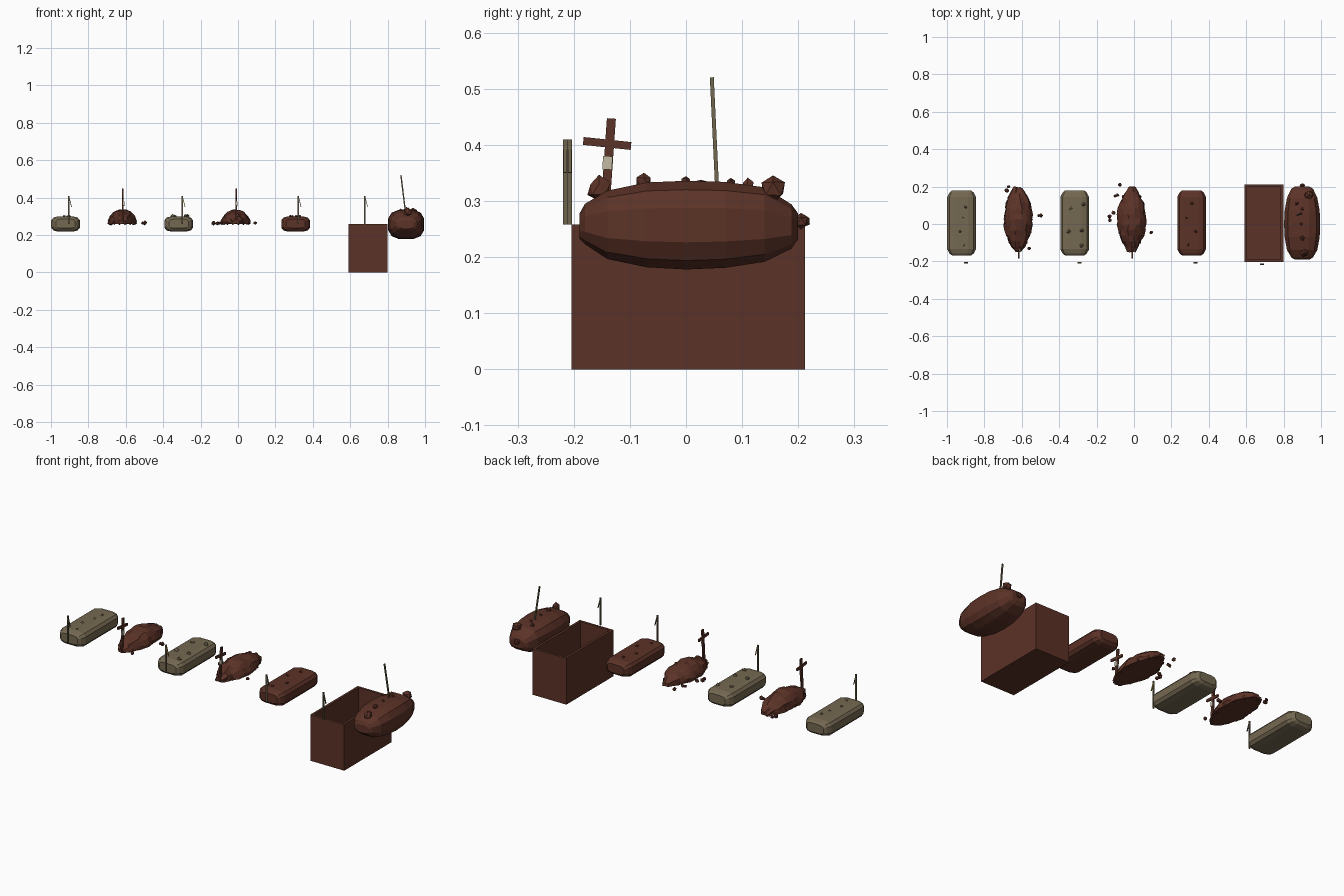
import bpy, bmesh, math, random
from mathutils import Matrix, Vector

if "Cube" in bpy.data.objects:
    bpy.data.objects.remove(bpy.data.objects["Cube"])

random.seed(4)


def material(name, rgb):
    m = bpy.data.materials.new(name)
    m.diffuse_color = (*rgb, 1)
    m.use_nodes = True
    m.node_tree.nodes["Principled BSDF"].inputs["Base Color"].default_value = m.diffuse_color
    return m


SOIL = material("brown soil", (0.105, 0.032, 0.020))
DRY = material("dry khaki earth", (0.175, 0.138, 0.082))
STAKE = material("weathered wood", (0.15, 0.125, 0.07))
WOOD = material("brown wood", (0.10, 0.032, 0.020))
CREAM = material("cream plate", (0.55, 0.50, 0.37))
YELLOW = material("yellow tag", (0.50, 0.30, 0.04))


def finish(bm, name, mat):
    bmesh.ops.recalc_face_normals(bm, faces=bm.faces)
    me = bpy.data.meshes.new(name)
    bm.to_mesh(me)
    bm.free()
    me.materials.append(mat)
    ob = bpy.data.objects.new(name, me)
    bpy.context.collection.objects.link(ob)
    return ob


def box(name, mat, loc, size, rot=(0, 0, 0)):
    bm = bmesh.new()
    bmesh.ops.create_cube(bm, size=1, matrix=Matrix.Diagonal((*size, 1)))
    ob = finish(bm, name, mat)
    ob.location, ob.rotation_euler = loc, rot
    return ob


def beam(name, mat, a, b, wx, wy):
    """Square bar running from a to b."""
    a, b = Vector(a), Vector(b)
    ob = box(name, mat, (a + b) / 2, (wx, wy, (b - a).length))
    ob.rotation_euler = Vector((0, 0, 1)).rotation_difference(b - a).to_euler()
    return ob


def clod(mat, loc, r):
    """Irregular lump of earth."""
    bm = bmesh.new()
    bmesh.ops.create_icosphere(bm, subdivisions=1, radius=r)
    for v in bm.verts:
        v.co *= random.uniform(0.8, 1.15)
    finish(bm, "clod", mat).location = loc


def loft(name, mat, cx, rings, sides, power, jitter=0.0, floor=None):
    """Rounded body along y; rings are (y, half width, low z, high z)."""
    bm = bmesh.new()
    loops = []
    for y, w, lo, hi in rings:
        loop = []
        for i in range(sides):
            t = math.tau * (i + 0.5) / sides
            c, s = math.cos(t), math.sin(t)
            x = cx + w * math.copysign(abs(c) ** power, c)
            z = (lo + hi) / 2 + (hi - lo) / 2 * math.copysign(abs(s) ** power, s)
            p = Vector((x, y, z))
            p += Vector([random.uniform(-jitter, jitter) for _ in range(3)])
            if floor is not None:
                p.z = max(p.z, floor)
            loop.append(bm.verts.new(p))
        loops.append(loop)
    for a, b in zip(loops, loops[1:]):
        for i in range(sides):
            j = (i + 1) % sides
            bm.faces.new((a[i], a[j], b[j], b[i]))
    bm.faces.new(loops[0])
    bm.faces.new(loops[-1])
    return finish(bm, name, mat)


# Settled grave mounds: bevelled blocks with small bumps
def settled_mound(cx, mat, bumps, r):
    rings = [(-0.168, 0.052, 0.236, 0.286), (-0.158, 0.066, 0.224, 0.294),
             (-0.135, 0.078, 0.217, 0.301), (0.145, 0.078, 0.217, 0.301),
             (0.168, 0.066, 0.224, 0.294), (0.180, 0.052, 0.236, 0.286)]
    loft("settled_mound", mat, cx, rings, 12, 0.55)
    for x, y in bumps:
        clod(mat, (x, y, 0.299), r)


settled_mound(-0.922, DRY, [(-0.90, 0.09), (-0.91, 0.035), (-0.93, -0.04), (-0.91, -0.115)], 0.008)
settled_mound(-0.317, DRY, [(-0.27, 0.105), (-0.34, 0.085), (-0.35, -0.04),
                            (-0.28, -0.035), (-0.28, -0.115)], 0.012)
settled_mound(0.308, SOIL, [(0.31, 0.11), (0.28, 0.035), (0.33, -0.04), (0.29, -0.11)], 0.009)


# Rough mounds: jagged heaps with loose clods and a leaning cross
def rough_mound(cx, clods):
    rings = []
    for i in range(13):
        t = -1 + 2 * i / 12
        k = max(1 - abs(t) ** 2.3, 0)
        w, h = 0.020 + 0.056 * k, 0.020 + 0.056 * k
        rings.append((0.025 + 0.172 * t, w, 0.258 - h, 0.258 + h))
    loft("rough_mound", SOIL, cx, rings, 16, 0.9, 0.006, 0.258)
    for x, y in clods:
        clod(SOIL, (x, y, 0.264), random.uniform(0.008, 0.013))
    for i in range(14):
        t = math.tau * i / 14
        clod(SOIL, (cx + 0.068 * math.cos(t), 0.025 + 0.155 * math.sin(t), 0.265), 0.011)
    # Cross facing sideways
    x = cx + 0.004
    beam("cross_post", WOOD, (x, -0.146, 0.26), (x, -0.133, 0.447), 0.008, 0.016)
    beam("cross_arm", WOOD, (x, -0.183, 0.407), (x, -0.098, 0.398), 0.008, 0.014)
    box("cross_plate", CREAM, (x + 0.003, -0.140, 0.368), (0.008, 0.017, 0.024),
        (math.radians(-4), 0, 0))


rough_mound(-0.619, [(-0.51, 0.045), (-0.498, 0.045), (-0.67, 0.20), (-0.68, 0.18), (-0.56, -0.13)])
rough_mound(-0.013, [(-0.075, 0.21), (-0.10, 0.15), (-0.088, 0.155), (-0.11, 0.06),
                     (-0.13, 0.04), (-0.128, 0.02), (0.092, -0.045)])

# Open pit: box with a hollow inset from its top face
bm = bmesh.new()
bmesh.ops.create_cube(bm, size=1, matrix=Matrix.Translation((0.694, 0.004, 0.129))
                      @ Matrix.Diagonal((0.208, 0.416, 0.258, 1)))
top = max(bm.faces, key=lambda f: f.calc_center_median().z)
bmesh.ops.inset_region(bm, faces=[top], thickness=0.019)
hollow = bmesh.ops.extrude_face_region(bm, geom=[top])
bmesh.ops.translate(bm, vec=(0, 0, -0.238),
                    verts=[v for v in hollow["geom"] if isinstance(v, bmesh.types.BMVert)])
if top.is_valid:
    bmesh.ops.delete(bm, geom=[top], context="FACES_ONLY")
finish(bm, "open_pit", SOIL)

# Spoil heap beside the pit
heap = [(-0.190, 0.040, 0.232, 0.278), (-0.180, 0.058, 0.222, 0.296),
        (-0.140, 0.083, 0.195, 0.320), (-0.070, 0.096, 0.180, 0.335),
        (0.000, 0.099, 0.176, 0.338), (0.070, 0.096, 0.179, 0.336),
        (0.140, 0.083, 0.190, 0.326), (0.188, 0.060, 0.214, 0.295),
        (0.200, 0.040, 0.232, 0.278)]
loft("spoil_heap", SOIL, 0.899, heap, 12, 0.72)
for x, y, z, r in [(0.91, -0.155, 0.322, 0.022), (0.90, -0.075, 0.335, 0.014),
                   (0.935, 0.155, 0.322, 0.024), (0.90, 0.08, 0.333, 0.010),
                   (0.87, 0.11, 0.328, 0.012), (0.895, 0.0, 0.336, 0.008),
                   (0.90, 0.205, 0.264, 0.014)]:
    clod(SOIL, (x, y, z), r)
# Tool handle stuck in the heap
beam("tool_handle", STAKE, (0.897, 0.056, 0.31), (0.871, 0.046, 0.52), 0.007, 0.007)

# Marker stakes, each with a slanted tag
for x, y, tag in [(-0.905, -0.207, STAKE), (-0.298, -0.207, YELLOW),
                  (0.322, -0.207, STAKE), (0.678, -0.215, STAKE)]:
    box("marker_stake", STAKE, (x, y, 0.334), (0.007, 0.008, 0.152))
    beam("stake_tag", tag, (x + 0.003, y, 0.398), (x + 0.015, y, 0.350), 0.003, 0.006)
